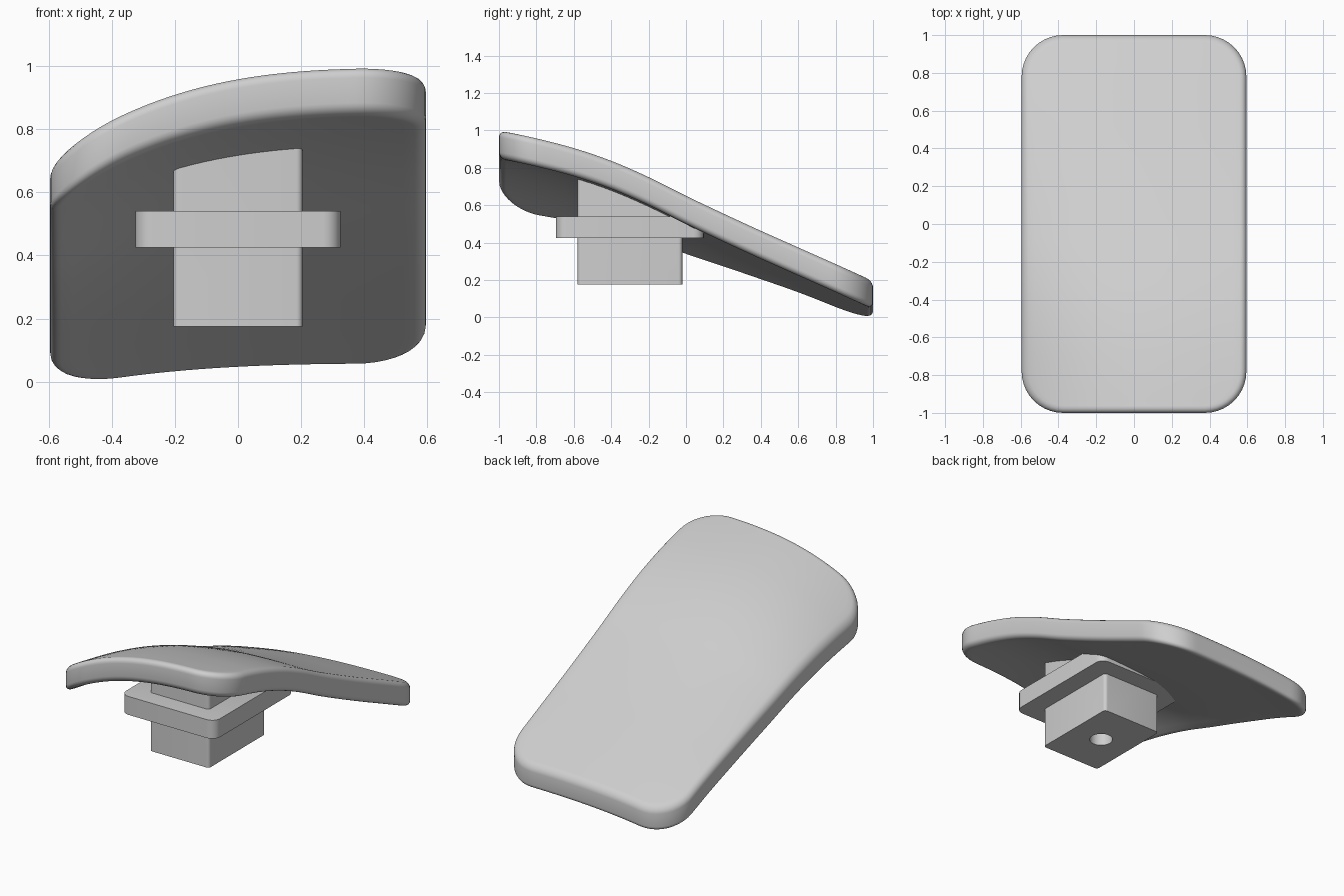
import bpy, bmesh, math
from mathutils import Vector

if "Cube" in bpy.data.objects:
    bpy.data.objects.remove(bpy.data.objects["Cube"], do_unlink=True)

# Single plain material
grey = bpy.data.materials.new("light grey")
grey.use_nodes = True
grey.diffuse_color = (0.62, 0.62, 0.62, 1)
grey.node_tree.nodes["Principled BSDF"].inputs["Base Color"].default_value = grey.diffuse_color

HALF_X, HALF_Y, CORNER = 0.595, 1.0, 0.22
THICK, ROUND = 0.15, 0.035
ACROSS, CORNER_STEPS, STRAIGHT_STEPS = 32, 10, 40
RIDGE = [1.0, 0.957, 0.905, 0.837, 0.75, 0.65, 0.555, 0.463, 0.374, 0.285, 0.195]
TWIST = [0.285, 0.275, 0.258, 0.235, 0.205, 0.172, 0.142, 0.117, 0.097, 0.086, 0.082]


def spline(values, y):
    """Smooth curve through evenly spaced values along y."""
    s = min(max((y + 1) / 2, 0), 1) * (len(values) - 1)
    i = min(int(s), len(values) - 2)
    t = s - i
    b, c = values[i], values[i + 1]
    a = values[i - 1] if i else 2 * b - c
    d = values[i + 2] if i + 2 < len(values) else 2 * c - b
    return b + 0.5 * t * (c - a + t * (2 * a - 5 * b + 4 * c - d + t * (3 * (b - c) + d - a)))


def surface(x, y):
    """Top of the pedal: sloping ridge that sags towards one side."""
    t = (HALF_X - x) / (2 * HALF_X)
    return spline(RIDGE, y) - spline(TWIST, y) * t ** 3


def rows(inset):
    """Half width and y of each row of the rounded rectangle."""
    r = CORNER - inset
    cx, cy = HALF_X - CORNER, HALF_Y - CORNER
    angles = [math.pi / 2 * k / CORNER_STEPS for k in range(CORNER_STEPS + 1)]
    front = [(cx + r * math.sin(a), -cy - r * math.cos(a)) for a in angles]
    middle = [(cx + r, -cy + 2 * cy * k / STRAIGHT_STEPS) for k in range(1, STRAIGHT_STEPS)]
    return front + middle + [(w, -y) for w, y in reversed(front)]


def grid_points(inset, offset):
    return [[Vector((w * (2 * j / ACROSS - 1), y,
                     surface(w * (2 * j / ACROSS - 1), y) + offset))
             for j in range(ACROSS + 1)] for w, y in rows(inset)]


def border(grid):
    return (grid[0] + [row[-1] for row in grid[1:-1]]
            + grid[-1][::-1] + [row[0] for row in grid[-2:0:-1]])


def finish(name, bm):
    bmesh.ops.recalc_face_normals(bm, faces=bm.faces)
    mesh = bpy.data.meshes.new(name)
    bm.to_mesh(mesh)
    bm.free()
    mesh.materials.append(grey)
    obj = bpy.data.objects.new(name, mesh)
    bpy.context.collection.objects.link(obj)
    return obj


def curved_slab(name, profile):
    """Slab following the surface; profile lists (inset, height offset) of its rim."""
    bm = bmesh.new()
    caps = [[[bm.verts.new(p) for p in row] for row in grid_points(*profile[k])] for k in (0, -1)]
    for cap in caps:
        for low, high in zip(cap, cap[1:]):
            for j in range(ACROSS):
                bm.faces.new((low[j], low[j + 1], high[j + 1], high[j]))
    loops = [border(caps[0])]
    loops += [[bm.verts.new(p) for p in border(grid_points(*step))] for step in profile[1:-1]]
    loops.append(border(caps[1]))
    for upper, lower in zip(loops, loops[1:]):
        for k in range(len(upper)):
            bm.faces.new((upper[k - 1], upper[k], lower[k], lower[k - 1]))
    return finish(name, bm)


def block(name, x0, x1, y0, y1, z0, z1, radius):
    """Box with rounded upright corners."""
    bm = bmesh.new()
    bmesh.ops.create_cube(bm, size=1)
    for v in bm.verts:
        v.co = Vector(((x0 + x1) / 2 + v.co.x * (x1 - x0),
                       (y0 + y1) / 2 + v.co.y * (y1 - y0),
                       (z0 + z1) / 2 + v.co.z * (z1 - z0)))
    upright = [e for e in bm.edges if abs(e.verts[0].co.z - e.verts[1].co.z) > 0.01]
    bmesh.ops.bevel(bm, geom=upright, offset=radius, segments=6, profile=0.5, affect='EDGES')
    return finish(name, bm)


def activate(obj):
    bpy.ops.object.select_all(action='DESELECT')
    obj.select_set(True)
    bpy.context.view_layer.objects.active = obj


def cut(obj, cutter):
    mod = obj.modifiers.new("cut", 'BOOLEAN')
    mod.operation, mod.solver, mod.object = 'DIFFERENCE', 'EXACT', cutter
    activate(obj)
    bpy.ops.object.modifier_apply(modifier=mod.name)


# Curved pedal plate with a rounded rim
arc = [math.pi / 2 * k / 5 for k in range(6)]
rim = [(ROUND * (1 - math.sin(a)), -ROUND * (1 - math.cos(a))) for a in arc]
plate = curved_slab("pedal_plate", rim + [(i, -THICK - z) for i, z in reversed(rim)])

# Mounting stem and its collar
stem = block("mounting_stem", -0.205, 0.205, -0.58, -0.02, 0.175, 0.85, 0.02)
collar = block("stem_collar", -0.325, 0.325, -0.695, 0.095, 0.425, 0.54, 0.055)

# Trim both parts inside the plate
trim = curved_slab("trim_cutter", [(0.05, 1.0), (0.05, -0.08)])
trim.hide_render = True
cut(stem, trim)
cut(collar, trim)

# Round socket in the underside of the stem
bm = bmesh.new()
bmesh.ops.create_cone(bm, cap_ends=True, segments=32, radius1=0.067, radius2=0.067, depth=0.5)
bmesh.ops.translate(bm, verts=bm.verts, vec=(0, -0.3, 0.15))
socket = finish("socket_cutter", bm)
socket.hide_render = True
cut(stem, socket)

for helper in (trim, socket):
    bpy.data.objects.remove(helper, do_unlink=True)

for part in (plate, stem, collar):
    activate(part)
    bpy.ops.object.shade_smooth_by_angle(angle=math.radians(35))
